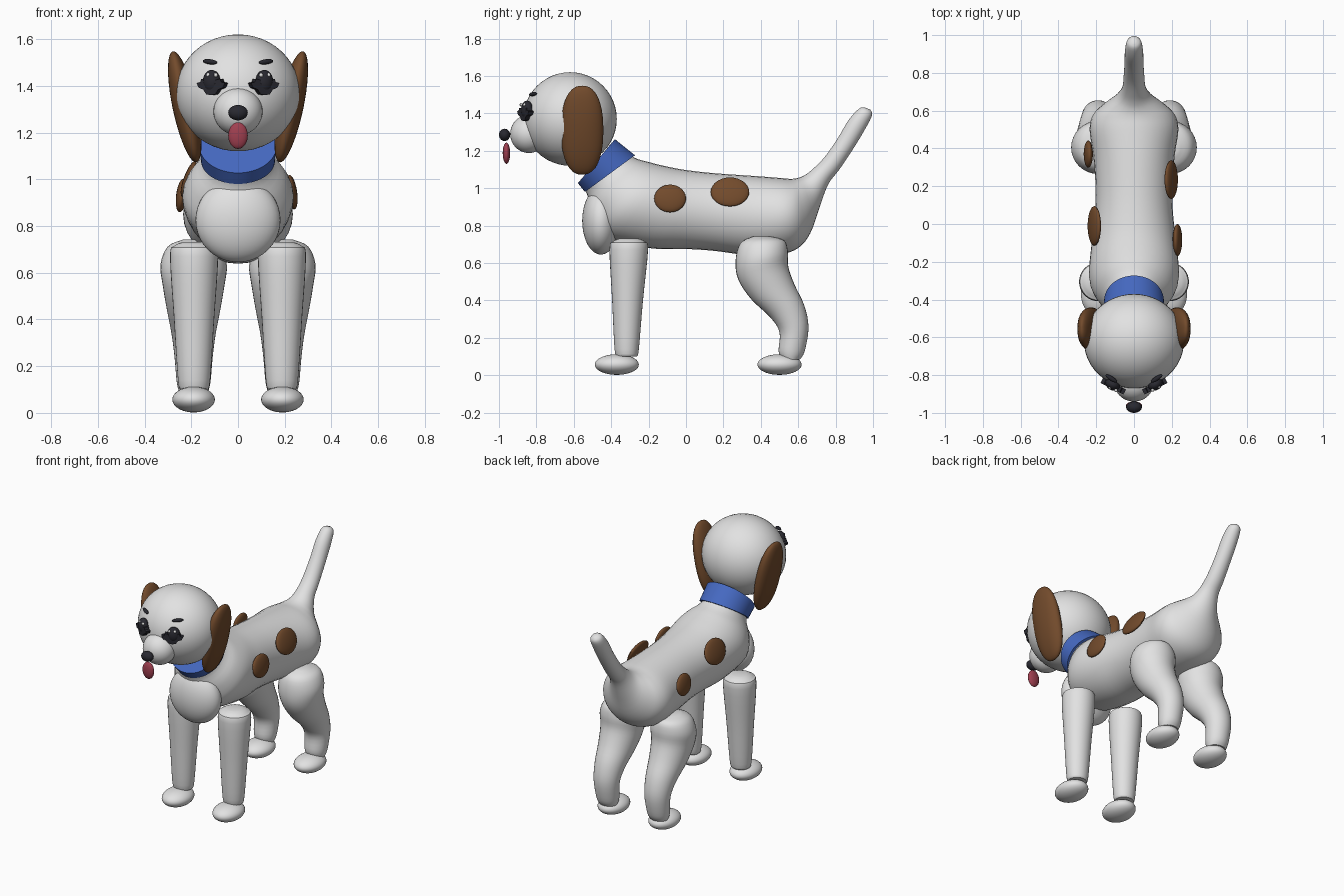
import bpy, bmesh, math
from mathutils import Vector, Matrix

if "Cube" in bpy.data.objects:
    bpy.data.objects.remove(bpy.data.objects["Cube"])


def material(name, rgb):
    m = bpy.data.materials.new(name)
    m.diffuse_color = (*rgb, 1)
    m.use_nodes = True
    m.node_tree.nodes["Principled BSDF"].inputs["Base Color"].default_value = m.diffuse_color
    return m


WHITE = material("coat white", (0.76, 0.76, 0.76))
BROWN = material("patch brown", (0.17, 0.07, 0.025))
BLUE = material("collar blue", (0.06, 0.14, 0.53))
PINK = material("tongue pink", (0.35, 0.05, 0.08))
BLACK = material("soft black", (0.022, 0.022, 0.03))


def finish(name, bm, mat, angle=40):
    bmesh.ops.recalc_face_normals(bm, faces=bm.faces)
    me = bpy.data.meshes.new(name)
    bm.to_mesh(me)
    bm.free()
    ob = bpy.data.objects.new(name, me)
    bpy.context.collection.objects.link(ob)
    me.materials.append(mat)
    bpy.ops.object.select_all(action='DESELECT')
    ob.select_set(True)
    bpy.context.view_layer.objects.active = ob
    bpy.ops.object.shade_smooth_by_angle(angle=math.radians(angle))
    return ob


def ellipsoid(name, loc, radii, mat, tilt=0.0, yaw=0.0, power=1.0, seg=40):
    """Sphere scaled to radii; tilt turns about y, yaw about z; power < 1 squares it off."""
    bm = bmesh.new()
    bmesh.ops.create_uvsphere(bm, u_segments=seg, v_segments=seg // 2, radius=1)
    if power != 1.0:
        for v in bm.verts:
            # side-on superellipse in the y-z plane
            n = (abs(v.co.y) ** (2 / power) + abs(v.co.z) ** (2 / power)) ** (power / 2)
            r = math.hypot(v.co.y, v.co.z)
            if n > 1e-6:
                v.co.y *= r / n
                v.co.z *= r / n
    m = (Matrix.Translation(loc) @ Matrix.Rotation(yaw, 4, 'Z')
         @ Matrix.Rotation(tilt, 4, 'Y') @ Matrix.Diagonal((*radii, 1)))
    bm.transform(m)
    return finish(name, bm, mat)


def spline(rows, steps):
    """Catmull-Rom interpolation through rows of numbers."""
    rows = [Vector(r) for r in rows]
    pad = [rows[0]] + rows + [rows[-1]]
    out = []
    for a, b, c, d in zip(pad, pad[1:], pad[2:], pad[3:]):
        for i in range(steps):
            t = i / steps
            out.append(0.5 * (2 * b + (c - a) * t + (2 * a - 5 * b + 4 * c - d) * t * t
                              + (3 * b - a - 3 * c + d) * t ** 3))
    return out + [rows[-1]]


def loft(name, rows, mat, x=0.0, steps=4, seg=32):
    """Rows are (y1, z1, y2, z2, half width): oval rings between two profile points."""
    bm = bmesh.new()
    rings = []
    for y1, z1, y2, z2, w in spline(rows, steps):
        ring = []
        for k in range(seg):
            a = 2 * math.pi * k / seg
            c, s = math.cos(a) / 2, math.sin(a)
            ring.append(bm.verts.new((x + w * s, (y1 + y2) / 2 + (y2 - y1) * c,
                                      (z1 + z2) / 2 + (z2 - z1) * c)))
        rings.append(ring)
    for p, q in zip(rings, rings[1:]):
        for k in range(seg):
            bm.faces.new((p[k], p[k - 1], q[k - 1], q[k]))
    bm.faces.new(rings[0])
    bm.faces.new(rings[-1])
    return finish(name, bm, mat)


# Body running from the neck to the tip of the tail
loft("body_and_tail", [
    (-.57, 1.03, -.40, 1.24, .13), (-.53, .97, -.28, 1.165, .145),
    (-.50, .86, -.20, 1.14, .205), (-.43, .74, -.12, 1.12, .238),
    (-.20, .68, -.02, 1.10, .225), (.0, .675, .10, 1.085, .207),
    (.15, .665, .22, 1.075, .203), (.35, .64, .37, 1.065, .215),
    (.50, .645, .50, 1.055, .235), (.60, .68, .56, 1.05, .215),
    (.665, .76, .60, 1.055, .16), (.715, .90, .635, 1.07, .095),
    (.76, 1.02, .675, 1.10, .063), (.82, 1.10, .74, 1.165, .055),
    (.90, 1.22, .81, 1.265, .05), (.96, 1.32, .87, 1.365, .048),
    (.995, 1.39, .925, 1.425, .038), (.985, 1.42, .955, 1.432, .012)], WHITE)
ellipsoid("chest", (0, -.455, .825), (.182, .1, .18), WHITE)

# Wedge-shaped collar
loft("collar", [(-.54, .98, -.273, 1.176, .158), (-.578, 1.027, -.38, 1.262, .166)],
     BLUE, steps=1, seg=48)

# Head
ellipsoid("head", (0, -.62, 1.37), (.265, .25, .25), WHITE, seg=48)
ellipsoid("muzzle", (0, -.84, 1.29), (.105, .1, .102), WHITE)
ellipsoid("nose", (0, -.97, 1.285), (.042, .03, .033), BLACK, seg=24)
ellipsoid("tongue", (0, -.96, 1.187), (.042, .02, .057), PINK, seg=24)


def lashes(name, side):
    """Spiky plate around the eye, turned to follow the head."""
    half = [(0, .03), (.02, .018), (.045, .024), (.05, .01), (.068, .006), (.058, -.014),
            (.036, -.022), (.022, -.042), (0, -.046)]
    outline = half + [(-u, v) for u, v in half[-2:0:-1]]
    bm = bmesh.new()
    face = bm.faces.new([bm.verts.new((u, 0, v)) for u, v in outline])
    out = bmesh.ops.extrude_face_region(bm, geom=[face])
    for v in out["geom"]:
        if isinstance(v, bmesh.types.BMVert):
            v.co.y += .03
    bm.transform(Matrix.Translation((side * .117, -.872, 1.406))
                 @ Matrix.Rotation(side * math.radians(27), 4, 'Z'))
    finish(name, bm, BLACK)


for side, tag in ((-1, "left"), (1, "right")):
    yaw = side * math.radians(27)
    # Face details
    ellipsoid(tag + "_eye", (side * .113, -.85, 1.418), (.04, .03, .05), BLACK, yaw=yaw, seg=24)
    for k, dx in enumerate((-.014, .018)):
        ellipsoid(f"{tag}_eye_glint_{k}", (side * .113 + dx, -.872 + side * dx * .5, 1.446),
                  (.009, .009, .009), WHITE, yaw=yaw, seg=12)
    lashes(tag + "_lashes", side)
    ellipsoid(tag + "_brow", (side * .12, -.818, 1.503), (.036, .012, .011), BLACK,
              tilt=-side * .12, yaw=side * math.radians(32), seg=20)
    # Drooping ears
    ellipsoid(tag + "_ear", (side * .228, -.555, 1.31), (.052, .113, .243), BROWN,
              tilt=side * math.radians(12), power=.85)

    # Front leg with rounded top
    loft(tag + "_front_leg", [
        (-.35, .732, -.26, .732, .045), (-.39, .715, -.22, .715, .085),
        (-.409, .67, -.203, .67, .103), (-.395, .40, -.23, .40, .086),
        (-.382, .14, -.252, .14, .069), (-.37, .10, -.262, .10, .058)], WHITE, x=side * .188)
    ellipsoid(tag + "_front_paw", (side * .19, -.37, .057), (.091, .118, .055), WHITE)

    # Bent hind leg
    loft(tag + "_hind_leg", [
        (.36, .742, .45, .742, .045), (.29, .705, .525, .72, .11),
        (.265, .61, .545, .66, .142), (.28, .51, .547, .58, .132),
        (.35, .405, .58, .485, .115), (.45, .31, .633, .372, .095),
        (.50, .23, .655, .255, .082), (.495, .13, .635, .13, .072),
        (.51, .085, .61, .085, .06)], WHITE, x=side * .19)
    ellipsoid(tag + "_hind_paw", (side * .19, .50, .057), (.091, .118, .055), WHITE)

# Coat patches: x, y, z, half length, half height, lean
for i, (x, y, z, ly, lz, lean) in enumerate([
        (.23, -.085, .945, .085, .075, -.15), (.197, .235, .98, .103, .082, -.35),
        (-.21, -.01, 1.0, .105, .082, .35), (-.242, .37, .93, .072, .072, .12)]):
    ellipsoid(f"coat_patch_{i}", (x, y, z), (.023, ly, lz), BROWN, tilt=lean, seg=28)
